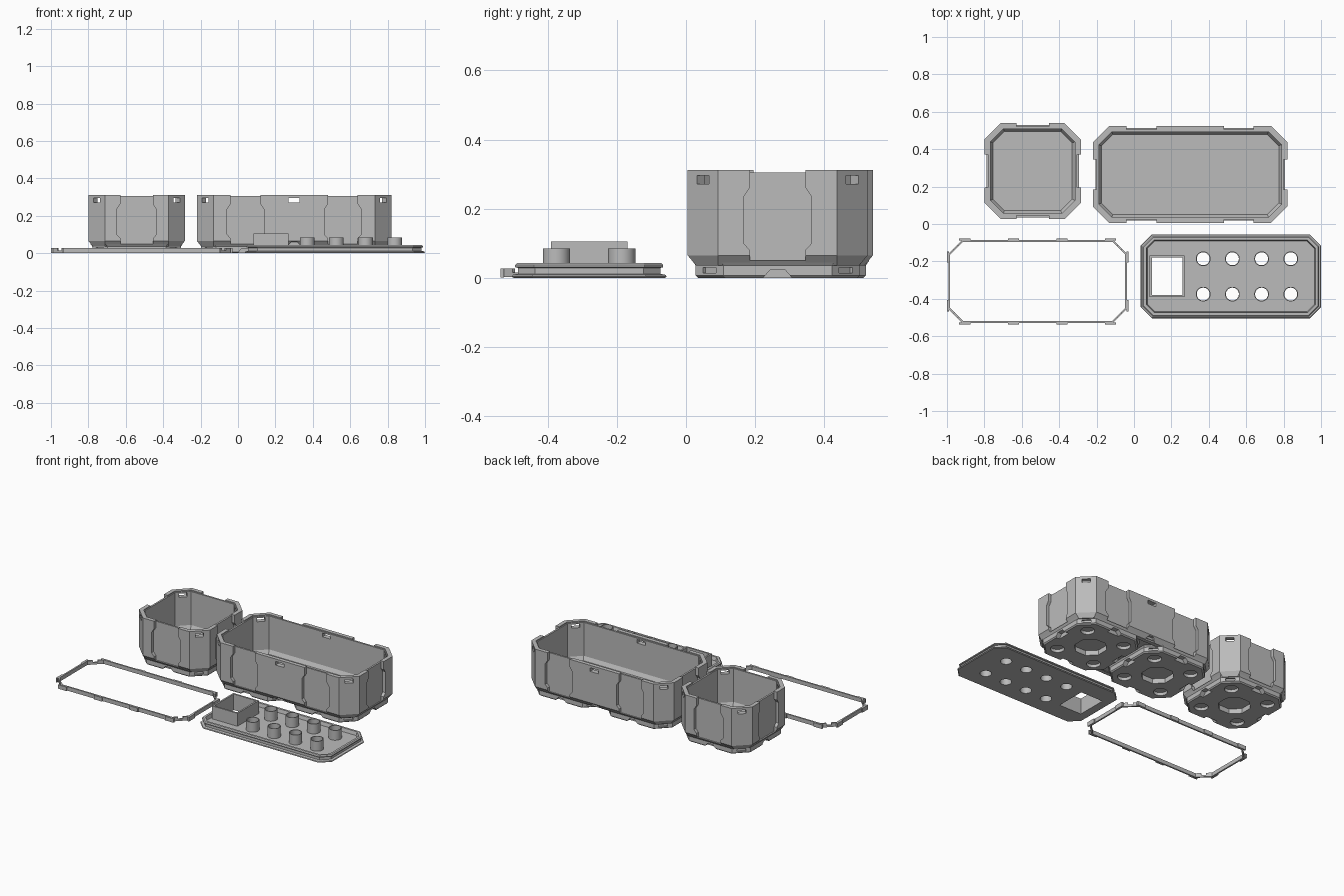
import bpy, bmesh, math
from mathutils import Matrix, Vector

if "Cube" in bpy.data.objects:
    bpy.data.objects.remove(bpy.data.objects["Cube"])

grey = bpy.data.materials.new("matte_grey")
grey.diffuse_color = (0.5, 0.5, 0.5, 1)
grey.use_nodes = True
grey.node_tree.nodes["Principled BSDF"].inputs["Base Color"].default_value = grey.diffuse_color


def loft(bm, loops, ring=False):
    """Skin a stack of equal-length loops; ring joins last loop to first."""
    vs = [[bm.verts.new(p) for p in lp] for lp in loops]
    n = len(vs[0])
    pairs = list(zip(vs, vs[1:])) + ([(vs[-1], vs[0])] if ring else [])
    for a, b in pairs:
        for i in range(n):
            j = (i + 1) % n
            bm.faces.new((a[i], a[j], b[j], b[i]))
    if not ring:
        bm.faces.new(vs[0])
        bm.faces.new(vs[-1])


def octagon(cx, cy, hx, hy, c, z):
    pts = [(hx - c, hy), (hx, hy - c), (hx, c - hy), (hx - c, -hy),
           (c - hx, -hy), (-hx, c - hy), (-hx, hy - c), (c - hx, hy)]
    return [(cx + x, cy + y, z) for x, y in pts]


def circle(cx, cy, r, z, n=32):
    return [(cx + r * math.cos(2 * math.pi * (i + .5) / n),
             cy + r * math.sin(2 * math.pi * (i + .5) / n), z) for i in range(n)]


def rect(cx, cy, hx, hy, z):
    return [(cx + x * hx, cy + y * hy, z) for x, y in ((-1, -1), (1, -1), (1, 1), (-1, 1))]


def slot(bm, centre, width, depth, height, angle=0, taper=1):
    """Block cutter turned about z; taper narrows its top."""
    rot = Matrix.Rotation(angle, 3, 'Z')
    loft(bm, [[Vector(centre) + rot @ Vector(p) for p in
               rect(0, 0, width / 2 * k, depth / 2, z)]
              for k, z in ((1, -height / 2), (taper, height / 2))])


def finish(name, bm, smooth=False):
    bmesh.ops.recalc_face_normals(bm, faces=bm.faces[:])
    me = bpy.data.meshes.new(name)
    bm.to_mesh(me)
    bm.free()
    me.materials.append(grey)
    ob = bpy.data.objects.new(name, me)
    bpy.context.collection.objects.link(ob)
    if smooth:
        bpy.context.view_layer.objects.active = ob
        ob.select_set(True)
        bpy.ops.object.shade_smooth_by_angle()
        ob.select_set(False)
    return ob


def cut(targets, bm):
    """Subtract the cutter from each target, then drop the cutter."""
    cutter = finish("cutter", bm)
    cutter.hide_render = True
    for ob in targets:
        mod = ob.modifiers.new("cut", 'BOOLEAN')
        mod.operation, mod.object, mod.solver = 'DIFFERENCE', cutter, 'EXACT'
        dg = bpy.context.evaluated_depsgraph_get()
        me = bpy.data.meshes.new_from_object(ob.evaluated_get(dg))
        ob.modifiers.clear()
        ob.data = me
    bpy.data.objects.remove(cutter)


CORNERS = [(1, 1), (-1, 1), (-1, -1), (1, -1)]
T = 0.02        # depth of the wall recesses
C = 0.088       # corner chamfer


def corner_loop(cx, cy, hx, hy, sx, sy, w, inset, z):
    i, t = inset, 0.026
    q = C + .414 * t
    pts = [(hx - w, hy - i), (hx - C, hy - i), (hx - i, hy - C), (hx - i, hy - w),
           (hx - t - i, hy - w), (hx - t - i, hy - q), (hx - q, hy - t - i), (hx - w, hy - t - i)]
    return [(cx + sx * x, cy + sy * y, z) for x, y in pts]


# heights, width change and inset shared by all raised wall panels
STEPS = [(.036, 0, .024), (.065, 0, 0), (.08, 0, 0), (.10, -.018, 0),
         (.235, -.018, 0), (.262, 0, 0), (.312, 0, 0)]


def storage_bin(name, cx, cy, hx, hy, w, cells):
    # thin-walled tub
    a, b, c = hx - T, hy - T, C - .586 * T
    bm = bmesh.new()
    loft(bm, [octagon(cx, cy, a - k, b - k, c - .586 * k, z) for k, z in
              ((0, .046), (0, .305), (.012, .305), (.012, .085), (.026, .06))])
    tub = finish(name + "_tub", bm)
    # raised corner panels
    bm = bmesh.new()
    for sx, sy in CORNERS:
        loft(bm, [corner_loop(cx, cy, hx, hy, sx, sy, w + dw, i, z) for z, dw, i in STEPS])
    corners = finish(name + "_corner_panels", bm)
    parts = [tub, corners]
    # raised middle panels on the long sides
    if len(cells) > 1:
        bm = bmesh.new()
        for s in (1, -1):
            loft(bm, [rect(cx, cy + s * (hy - i - .013), .18 + dw, .013, z) for z, dw, i in STEPS])
        mid = finish(name + "_middle_panels", bm)
        parts.append(mid)
        bm = bmesh.new()
        for s in (1, -1):
            slot(bm, (cx, cy + s * hy, .045), .09, .05, .03, taper=.35)
        cut([mid], bm)
    # latch slots near the rim
    bm = bmesh.new()
    for sx, sy in CORNERS:
        slot(bm, (cx + sx * (hx - C / 2), cy + sy * (hy - C / 2), .284), .05, .12, .024,
             math.atan2(-sx, sy))
    if len(cells) > 1:
        for s in (1, -1):
            slot(bm, (cx, cy + s * hy, .284), .06, .12, .024)
    cut(parts, bm)
    # stacking feet with magnet pockets, a centre pocket and edge notches
    for n, fx in enumerate(cells):
        bm = bmesh.new()
        loft(bm, [octagon(fx, cy, h, h, .08, z) for h, z in
                  ((.230, 0), (.237, .007), (.237, .036), (.247, .05))])
        foot = finish(f"{name}_foot_{n + 1}", bm)
        bm = bmesh.new()
        loft(bm, [circle(fx, cy, .1, z, 8) for z in (-.02, .032)])
        for sx, sy in CORNERS:
            loft(bm, [circle(fx + sx * .14, cy + sy * .14, .042, z, 24) for z in (-.02, .02)])
            slot(bm, (fx + sx * .2, cy + sy * .2, .022), .055, .03, .016, math.atan2(-sx, sy))
        for k in range(4):
            ang = k * math.pi / 2
            slot(bm, (fx + .237 * math.sin(ang), cy - .237 * math.cos(ang), .008),
                 .1, .06, .034, ang, .4)
        cut([foot], bm)


storage_bin("small_bin", -.542, .283, .2575, .2575, .17, [-.542])
storage_bin("large_bin", .30, .265, .52, .26, .18, [.04, .56])

# seal frame with clip tabs and notched corners
gx, gy, ghx, ghy = -.515, -.307, .478, .222
bm = bmesh.new()
loft(bm, [octagon(gx, gy, ghx - k, ghy - k, .075 - .586 * k, z) for k, z in
          ((0, .002), (0, .028), (.01, .028), (.01, .002))], ring=True)
frame = finish("seal_frame", bm)
bm = bmesh.new()
for sx, sy in CORNERS:
    slot(bm, (gx + sx * (ghx - .0375), gy + sy * (ghy - .0375), .028), .03, .05, .026,
         math.atan2(-sx, sy))
cut([frame], bm)
bm = bmesh.new()
for s in (1, -1):
    for x in (-.39, -.13, .13, .39):
        slot(bm, (gx + x, gy + s * (ghy + .002), .014), .06, .010, .026)
    for y in (-.13, .13):
        slot(bm, (gx + s * (ghx + .002), gy + y, .014), .01, .06, .028)
finish("seal_frame_tabs", bm)

# lid tray with side groove and raised rim
lx, ly = .518, -.28
bm = bmesh.new()
loft(bm, [octagon(lx, ly, .482 - k, .224 - k, .06 - .586 * k, z) for k, z in
          ((.005, 0), (0, .004), (.003, .009), (.018, .012), (.018, .029), (.01, .031),
           (.01, .037), (.016, .043), (.03, .043), (.036, .02))])
lid = finish("lid_tray", bm)

# holders standing on the lid
HOLES = [(x, y) for x in (.37, .526, .682, .838) for y in (-.186, -.375)]
bx, by = .177, -.28
bm = bmesh.new()
loft(bm, [rect(bx, by, .085, .103, z) for z in (-.02, .1)])
for x, y in HOLES:
    loft(bm, [circle(x, y, .037, z) for z in (-.02, .1)])
cut([lid], bm)

bm = bmesh.new()
for x, y in HOLES:
    loft(bm, [circle(x, y, r, z) for r, z in
              ((.0395, 0), (.0395, .085), (.0345, .085), (.0345, 0))], ring=True)
finish("round_holders", bm, smooth=True)

bm = bmesh.new()
loft(bm, [rect(bx, by, .093 - k, .111 - k, z) for k, z in
          ((0, 0), (0, .105), (.011, .105), (.011, 0))], ring=True)
finish("square_holder", bm)
